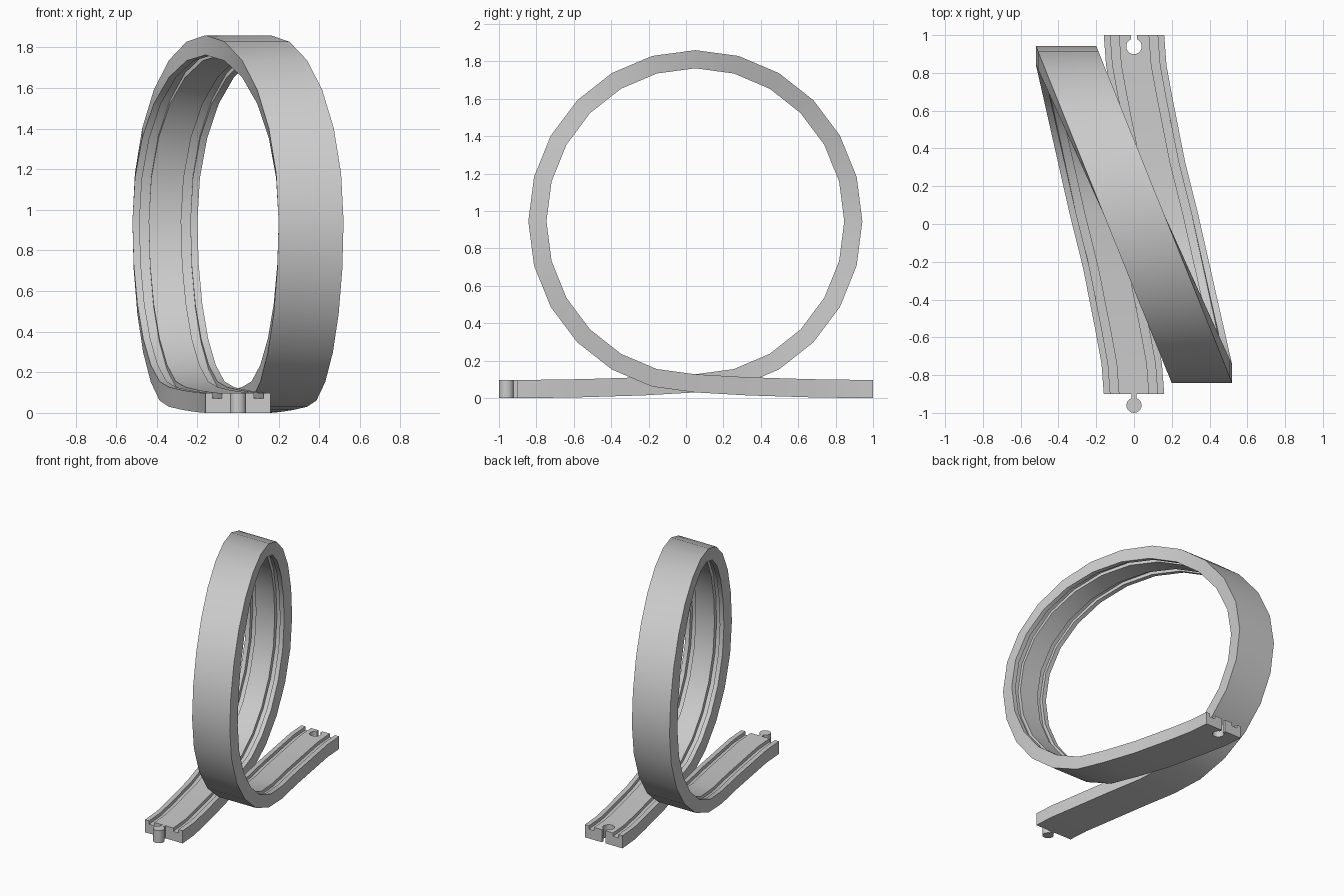
import bpy, bmesh, math

if "Cube" in bpy.data.objects:
    bpy.data.objects.remove(bpy.data.objects["Cube"])

mat = bpy.data.materials.new("light grey")
mat.diffuse_color = (0.6, 0.6, 0.6, 1)
mat.use_nodes = True
mat.node_tree.nodes["Principled BSDF"].inputs["Base Color"].default_value = mat.diffuse_color

H = 0.097          # track thickness
W = 0.16           # half width
CY, CZ = 0.05, 0.945
RY, RZ = 0.893, 0.915


def finish(name, bm):
    bmesh.ops.recalc_face_normals(bm, faces=bm.faces)
    me = bpy.data.meshes.new(name)
    bm.to_mesh(me)
    bm.free()
    me.materials.append(mat)
    ob = bpy.data.objects.new(name, me)
    bpy.context.collection.objects.link(ob)
    return ob


def smooth(ob):
    bpy.ops.object.select_all(action='DESELECT')
    ob.select_set(True)
    bpy.context.view_layer.objects.active = ob
    bpy.ops.object.shade_smooth_by_angle(angle=math.radians(30))


# cross-section: flat bottom, two wheel grooves in the top
right = [(W, 0), (W, H), (0.125, H), (0.125, H - 0.026), (0.08, H - 0.026), (0.08, H)]
profile = right + [(-x, h) for x, h in reversed(right)]

# path of the underside: (x, y, z, turn angle); lead-in, loop, lead-out
lead = [(0, -0.9, 0), (-0.012, -0.74, 0.001), (-0.045, -0.56, 0.004),
        (-0.11, -0.23, 0.014)]
path = [(x, y, z, 0.02) if z > 0.01 else (x, y, z, 0) for x, y, z in lead]
for i in range(25):
    a = math.radians(15 * i)
    s = math.sin(a)
    if i < 6:
        x = -0.18 - 0.18 * s
    elif i > 18:
        x = 0.18 - 0.18 * s
    else:
        x = -0.36 * s
    path.append((x, CY + RY * s, CZ - RZ * math.cos(a), a))
path += [(-x, 2 * CY - y, z, -a) for x, y, z, a in reversed(path[:4])]

# sweep the cross-section, keeping it level across x
bm = bmesh.new()
rings = []
for x, y, z, a in path:
    rings.append([bm.verts.new((x + px, y - h * math.sin(a), z + h * math.cos(a)))
                  for px, h in profile])
n = len(profile)
for r0, r1 in zip(rings, rings[1:]):
    for j in range(n):
        k = (j + 1) % n
        bm.faces.new((r0[j], r0[k], r1[k], r1[j]))
bm.faces.new(rings[0])
bm.faces.new(rings[-1])
track = finish("loop_track", bm)


def keyhole(name, cy, r, half, y_end, z0, z1):
    """Round knob joined to a narrow neck that reaches y_end."""
    d = 1 if y_end > cy else -1
    gap = math.asin(half / r)
    pts = [(half, y_end)]
    for i in range(25):
        t = gap + (2 * math.pi - 2 * gap) * i / 24
        pts.append((r * math.sin(t), cy + d * r * math.cos(t)))
    pts.append((-half, y_end))
    bm = bmesh.new()
    f = bm.faces.new([bm.verts.new((x, y, z0)) for x, y in pts])
    up = bmesh.ops.extrude_face_region(bm, geom=[f])
    bmesh.ops.translate(bm, vec=(0, 0, z1 - z0),
                        verts=[v for v in up["geom"] if isinstance(v, bmesh.types.BMVert)])
    return finish(name, bm)


# connector peg at the front end
peg = keyhole("connector_peg", -0.96, 0.04, 0.013, -0.89, 0, H)
smooth(peg)

# matching socket cut into the back end
cutter = keyhole("socket_cutter", 0.94, 0.041, 0.015, 1.05, -0.1, 0.3)
cutter.hide_render = True
cutter.hide_set(True)
smooth(track)
cut = track.modifiers.new("socket", 'BOOLEAN')
cut.operation = 'DIFFERENCE'
cut.solver = 'EXACT'
cut.object = cutter
